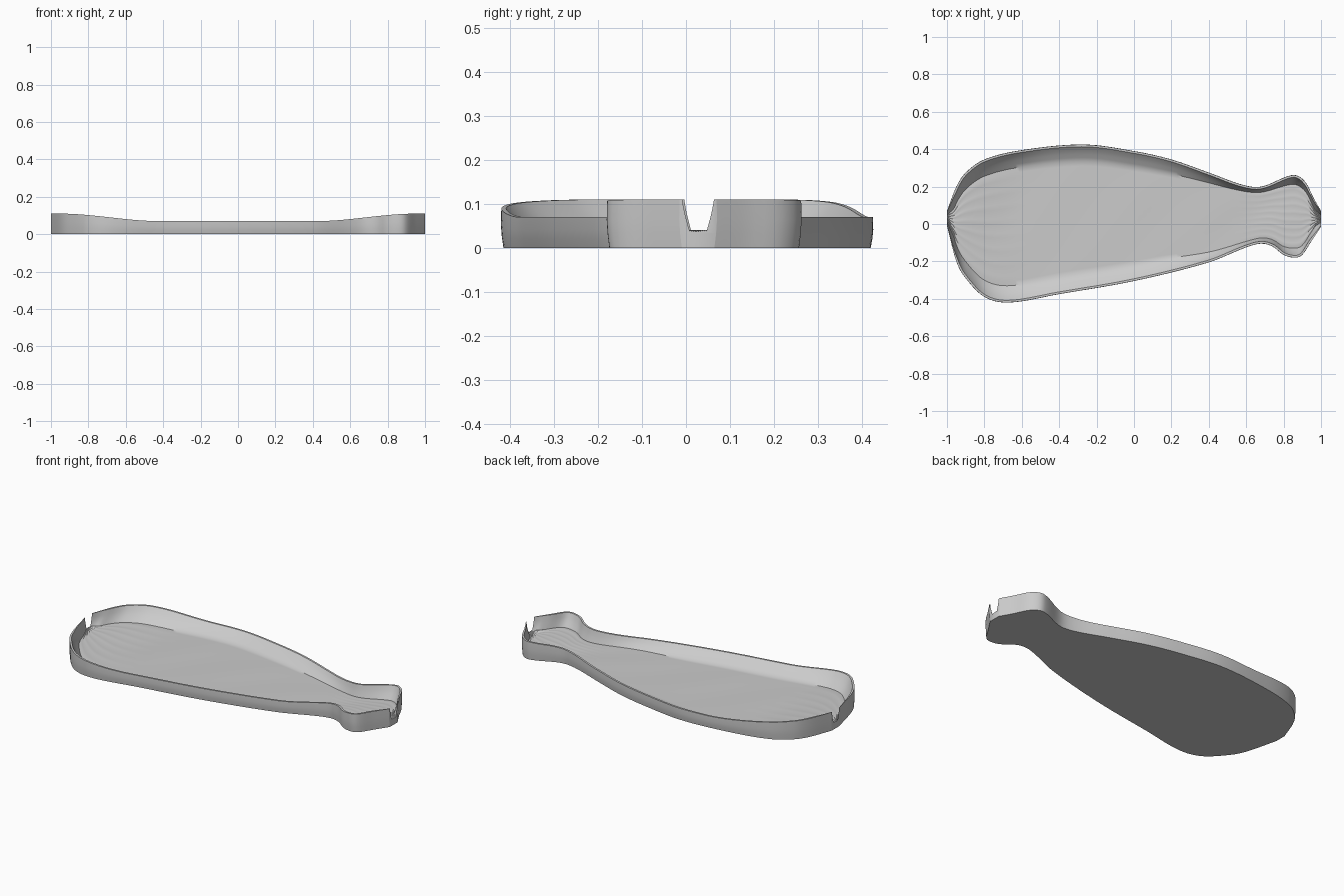
import bpy
import bmesh
import math

cube = bpy.data.objects.get("Cube")
if cube:
    bpy.data.objects.remove(cube, do_unlink=True)

# Plan outline of the tray: back edge and front edge as (x, y)
BACK = [(-1, .07), (-.95, .2), (-.9, .275), (-.8, .345), (-.6, .395), (-.27, .425),
        (0, .39), (.2, .345), (.4, .275), (.58, .21), (.68, .2), (.82, .255),
        (.87, .26), (.92, .22), (.96, .14), (1, .07)]
FRONT = [(-1, -.01), (-.95, -.2), (-.9, -.29), (-.8, -.39), (-.67, -.42), (-.4, -.375),
         (0, -.305), (.4, -.205), (.6, -.125), (.68, -.105), (.74, -.12),
         (.8, -.165), (.86, -.18), (.9, -.165), (.95, -.09), (1, -.015)]
# Width of the sloping inner wall along the length
SLOPE = [(-1, .09), (.1, .085), (.4, .055), (.65, .03), (.85, .05), (1, .05)]

STATIONS = 110
FLOOR_STEPS = 24
RIM = .012


def curve(points, x):
    """Smooth interpolation through points sorted by x."""
    last = len(points) - 1

    def tangent(i):
        a, b = points[max(i - 1, 0)], points[min(i + 1, last)]
        return (b[1] - a[1]) / (b[0] - a[0])

    i = 0
    while i < last - 1 and x > points[i + 1][0]:
        i += 1
    (xa, ya), (xb, yb) = points[i], points[i + 1]
    w = xb - xa
    t = (x - xa) / w
    s = t * t * (3 - 2 * t)
    return (ya + (yb - ya) * s
            + w * t * (1 - t) * ((1 - t) * tangent(i) - t * tangent(i + 1)))


def ramp(x, low, high):
    t = min(max((abs(x) - low) / (high - low), 0), 1)
    return t * t * (3 - 2 * t)


def wall(x, points, side, half):
    """Wall profile from the base, over the rim, down to the floor edge."""
    y = curve(points, x)
    step = .004
    a, b = max(x - step, -1), min(x + step, 1)
    steep = (curve(points, b) - curve(points, a)) / (b - a)
    rim = min(RIM * math.hypot(1, steep), .15 * half)
    slope = min(curve(SLOPE, x), .55 * half)
    top = .07 + .04 * ramp(x, .42, .95)
    floor = .018 + .02 * ramp(x, .6, 1)
    profile = [(.006, 0), (.002, top * .3), (0, top * .6), (.001, top), (rim, top)]
    for t in (.25, .5, .75, 1):
        profile.append((rim + (slope - rim) * t, top + (floor - top) * t ** .8))
    return [(x, y - side * inset, z) for inset, z in profile], floor


def section(x):
    half = (curve(BACK, x) - curve(FRONT, x)) / 2
    back, floor = wall(x, BACK, 1, half)
    front, floor = wall(x, FRONT, -1, half)
    ya, yb = back[-1][1], front[-1][1]
    pleat = .003 * ramp(x, .5, .85)
    middle = []
    for k in range(1, FLOOR_STEPS):
        t = k / FLOOR_STEPS
        # Gentle ripples, gathered into pleats at the ends
        ripple = .001 * math.sin(x * 14 + t * 5) * math.sin(math.pi * t)
        fold = pleat * math.sin(t * math.pi * 8) ** 2
        middle.append((x, ya + (yb - ya) * t, floor + ripple + fold))
    return back + middle + front[::-1]


# Tray body, lofted through cross sections from end to end
bm = bmesh.new()
rings = []
for i in range(STATIONS + 1):
    x = math.sin((i / STATIONS - .5) * math.pi)
    rings.append([bm.verts.new(p) for p in section(x)])
for a, b in zip(rings, rings[1:]):
    n = len(a)
    for j in range(n):
        k = (j + 1) % n
        bm.faces.new((a[j], a[k], b[k], b[j]))
# Closed ends, notched between the two walls
bm.faces.new(rings[0])
bm.faces.new(rings[-1])
bmesh.ops.recalc_face_normals(bm, faces=bm.faces)

mesh = bpy.data.meshes.new("tray_body")
bm.to_mesh(mesh)
bm.free()
tray = bpy.data.objects.new("tray_body", mesh)
bpy.context.collection.objects.link(tray)

# Single plain grey
grey = bpy.data.materials.new("plain_grey")
grey.use_nodes = True
colour = (.6, .6, .6, 1)
grey.diffuse_color = colour
grey.node_tree.nodes["Principled BSDF"].inputs["Base Color"].default_value = colour
mesh.materials.append(grey)

bpy.context.view_layer.objects.active = tray
tray.select_set(True)
bpy.ops.object.shade_smooth_by_angle(angle=math.radians(35))
